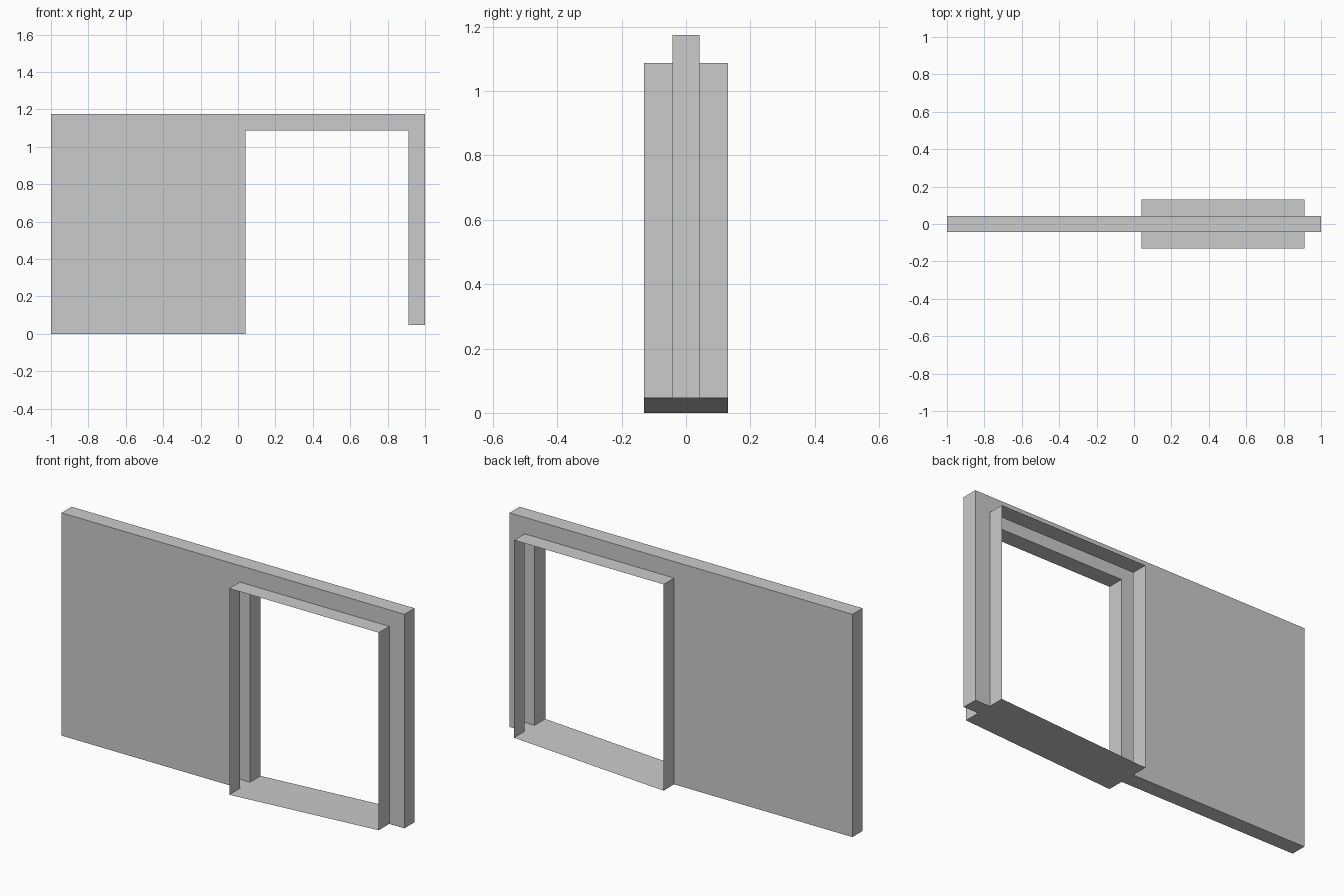
import bpy

cube = bpy.data.objects.get("Cube")
if cube:
    bpy.data.objects.remove(cube, do_unlink=True)

# Single plain grey
grey = bpy.data.materials.new("plain_grey")
grey.use_nodes = True
colour = (0.6, 0.6, 0.6, 1)
grey.diffuse_color = colour
grey.node_tree.nodes["Principled BSDF"].inputs["Base Color"].default_value = colour

TOP = 1.175                     # wall height
WALL, FRAME = 0.042, 0.13       # half depths
LEFT, RIGHT = 0.04, 0.912       # opening sides
HEAD, STEP = 1.088, 0.046       # opening head, raised foot


def strips(name, profile, edges, y0, y1, capped=False):
    """Sweep chosen edges of an x-z profile from y0 to y1, optionally capping the ends."""
    n = len(profile)
    verts = [(x, y, z) for y in (y0, y1) for x, z in profile]
    faces = [(i, i + n, (i + 1) % n + n, (i + 1) % n) for i in edges]
    if capped:
        faces += [tuple(range(n)), tuple(reversed(range(n, 2 * n)))]
    mesh = bpy.data.meshes.new(name)
    mesh.from_pydata(verts, [], faces)
    mesh.materials.append(grey)
    obj = bpy.data.objects.new(name, mesh)
    bpy.context.collection.objects.link(obj)
    return obj


# Hollow wall: outer edges are closed, the edges around the doorway stay open
wall_outline = [(-1, 0), (LEFT, 0), (LEFT, HEAD), (RIGHT, HEAD),
                (RIGHT, STEP), (1, STEP), (1, TOP), (-1, TOP)]
strips("wall", wall_outline, (0, 4, 5, 6, 7), -WALL, WALL, capped=True)

# Thin door surrounds projecting from both wall faces
opening = [(LEFT, 0), (LEFT, HEAD), (RIGHT, HEAD), (RIGHT, STEP)]
strips("front_door_surround", opening, (0, 1, 2), -FRAME, -WALL)
strips("back_door_surround", opening, (0, 1, 2), WALL, FRAME)

# Sloping threshold spanning the full depth
strips("threshold", opening, (3,), -FRAME, FRAME)
